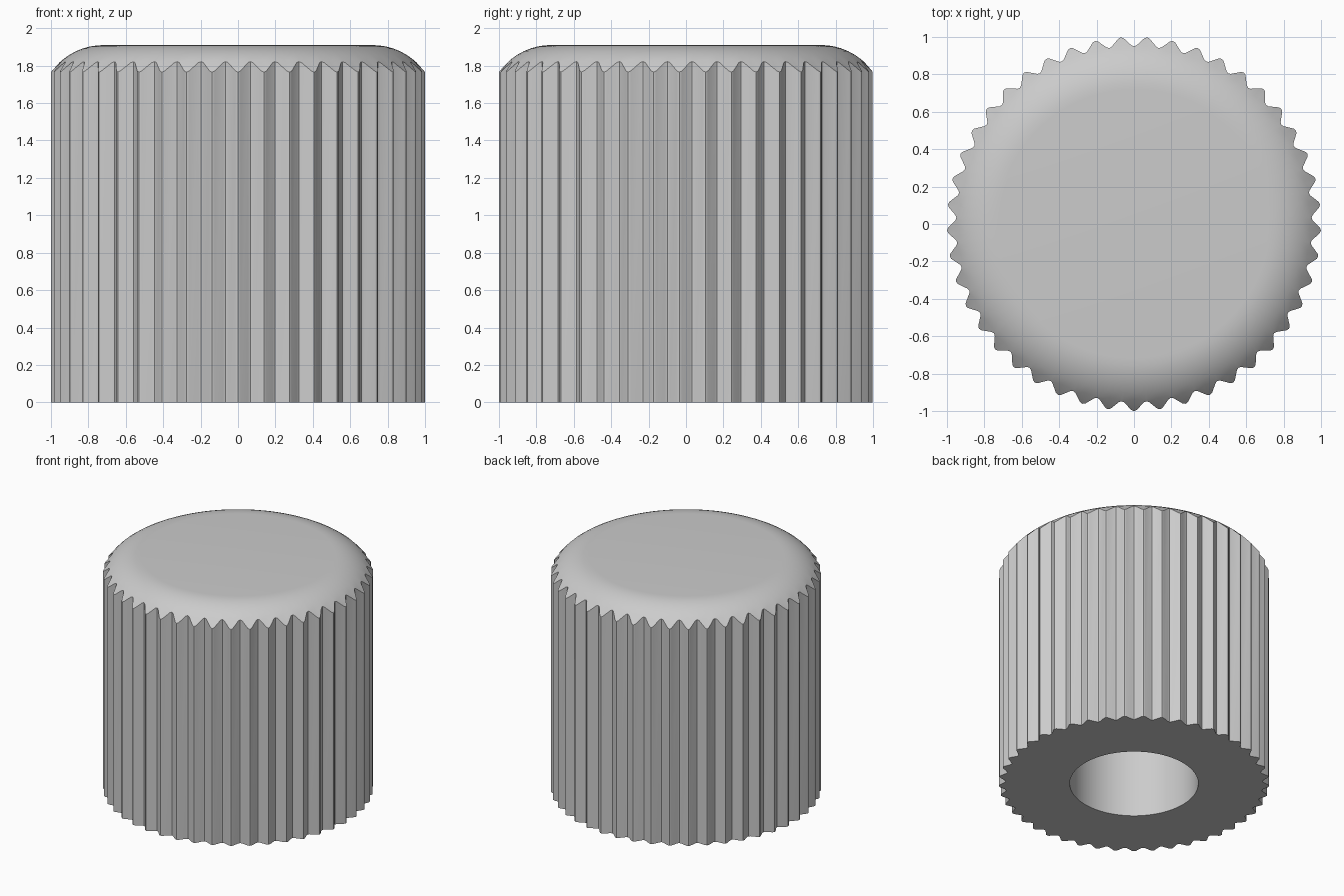
import bpy, bmesh, math

if "Cube" in bpy.data.objects:
    bpy.data.objects.remove(bpy.data.objects["Cube"], do_unlink=True)

TEETH = 45
HEIGHT = 1.91
FLAT_R = 0.72        # flat part of the crown
CROWN_R = 0.343      # radius of the crown's rounded edge
HOLE_R, HOLE_DEPTH = 0.475, 1.4

grey = bpy.data.materials.new("grey plastic")
grey.use_nodes = True
COLOUR = (0.6, 0.6, 0.6, 1)
grey.diffuse_color = COLOUR
grey.node_tree.nodes["Principled BSDF"].inputs["Base Color"].default_value = COLOUR

# One tooth: degrees from its tip, radius
TOOTH = [(-0.8, 0.995), (0, 1.0), (0.8, 0.995), (3.2, 0.955), (4, 0.95), (4.8, 0.955)]
outline = [(math.radians(-90 + 360 / TEETH * t + a), r)
           for t in range(TEETH) for a, r in TOOTH]


def crown_z(r):
    """Height of the rounded crown at radius r."""
    run = max(r - FLAT_R, 0)
    return HEIGHT - CROWN_R + math.sqrt(CROWN_R ** 2 - run ** 2)


bm = bmesh.new()


def ring(radius, height):
    """A ring following the outline's angles; radius and height depend on its radius."""
    return [bm.verts.new((radius(r) * math.cos(a), radius(r) * math.sin(a), height(r)))
            for a, r in outline]


# Blind hole, underside, fluted wall and crown, in profile order
rings = [ring(lambda r: HOLE_R, lambda r: HOLE_DEPTH),
         ring(lambda r: HOLE_R, lambda r: 0),
         ring(lambda r: r, lambda r: 0),
         ring(lambda r: r, crown_z)]
for k in range(6, -1, -1):
    c = FLAT_R + (0.94 - FLAT_R) * k / 6
    rings.append(ring(lambda r: c, lambda r: crown_z(c)))

for low, high in zip(rings, rings[1:]):
    for i in range(len(low)):
        j = (i + 1) % len(low)
        bm.faces.new((low[i], low[j], high[j], high[i]))
bm.faces.new(rings[-1])
bm.faces.new(rings[0][::-1])
bmesh.ops.recalc_face_normals(bm, faces=bm.faces)

mesh = bpy.data.meshes.new("fluted_knob")
bm.to_mesh(mesh)
bm.free()
mesh.materials.append(grey)
knob = bpy.data.objects.new("fluted_knob", mesh)
bpy.context.collection.objects.link(knob)

# Smooth crown and hole, crisp flutes
bpy.context.view_layer.objects.active = knob
knob.select_set(True)
bpy.ops.object.shade_smooth_by_angle(angle=math.radians(30))
